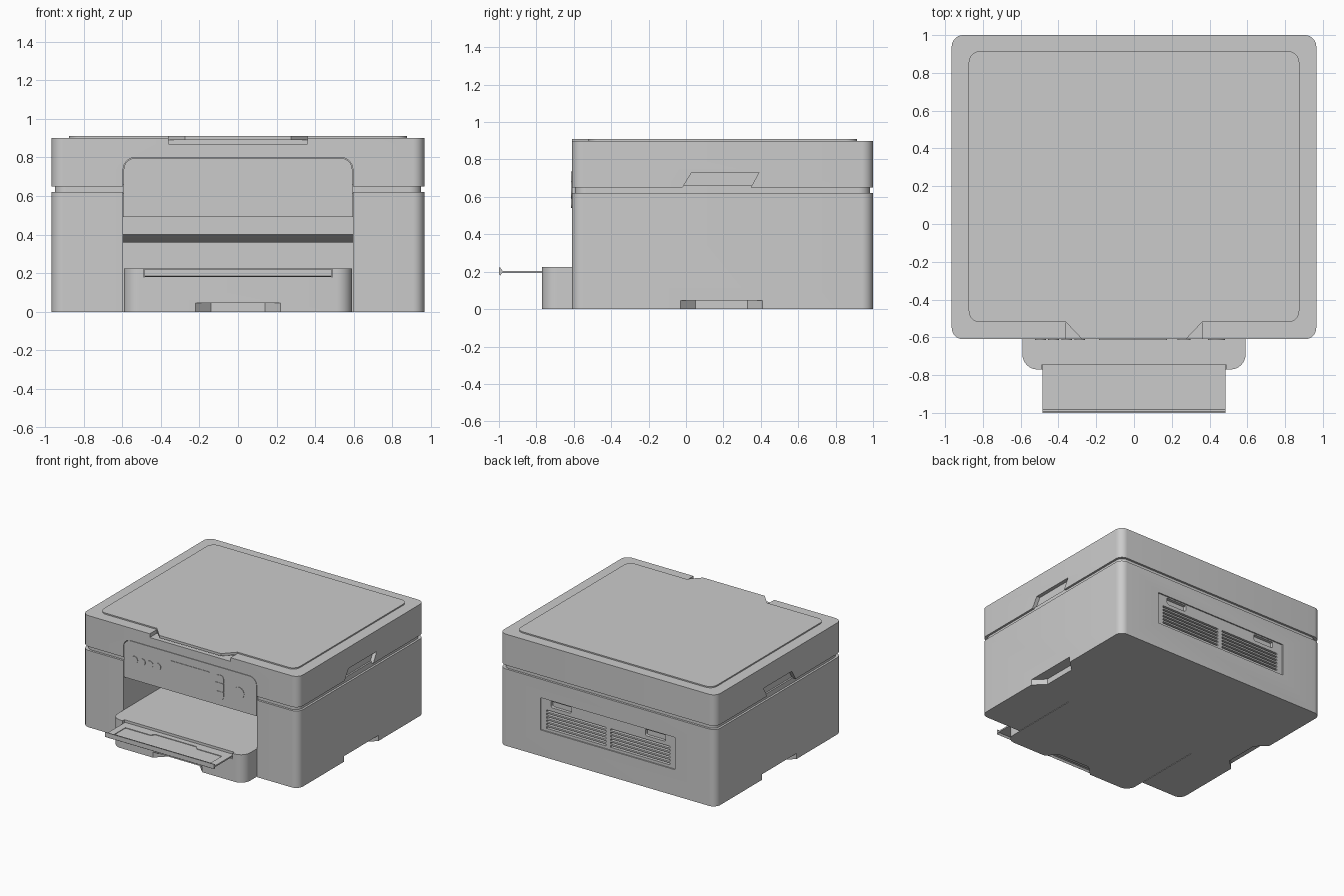
import bpy, bmesh, math

if "Cube" in bpy.data.objects:
    bpy.data.objects.remove(bpy.data.objects["Cube"])

AXES = {'z': lambda a, b, t: (a, b, t), 'y': lambda a, b, t: (a, t, b), 'x': lambda a, b, t: (t, a, b)}


def rect(a0, a1, b0, b1, radii=(0, 0, 0, 0), n=8):
    """Rectangle outline, corner radii in order: low-low, high-low, high-high, low-high."""
    pts = []
    corners = [(a0, b0, 1, 1, 180), (a1, b0, -1, 1, 270), (a1, b1, -1, -1, 0), (a0, b1, 1, -1, 90)]
    for (a, b, sa, sb, start), r in zip(corners, radii):
        if r == 0:
            pts.append((a, b))
            continue
        for i in range(n + 1):
            t = math.radians(start + 90 * i / n)
            pts.append((a + sa * r + r * math.cos(t), b + sb * r + r * math.sin(t)))
    return pts


def circle(a, b, r, n=32):
    return [(a + r * math.cos(2 * math.pi * i / n), b + r * math.sin(2 * math.pi * i / n)) for i in range(n)]


def prism(name, axis, *pieces):
    """Extrude each (outline, low, high) along the axis, all in one object."""
    bm = bmesh.new()
    for pts, lo, hi in pieces:
        low = [bm.verts.new(AXES[axis](a, b, lo)) for a, b in pts]
        top = [bm.verts.new(AXES[axis](a, b, hi)) for a, b in pts]
        bm.faces.new(low)
        bm.faces.new(top)
        for i in range(len(pts)):
            j = (i + 1) % len(pts)
            bm.faces.new((low[i], low[j], top[j], top[i]))
    bmesh.ops.recalc_face_normals(bm, faces=bm.faces)
    me = bpy.data.meshes.new(name)
    bm.to_mesh(me)
    bm.free()
    ob = bpy.data.objects.new(name, me)
    bpy.context.collection.objects.link(ob)
    return ob


def activate(ob):
    bpy.ops.object.select_all(action='DESELECT')
    ob.select_set(True)
    bpy.context.view_layer.objects.active = ob


def cut(ob, axis, *pieces):
    cutter = prism("cutter", axis, *pieces)
    cutter.hide_render = True
    mod = ob.modifiers.new("cut", 'BOOLEAN')
    mod.operation, mod.solver, mod.object = 'DIFFERENCE', 'EXACT', cutter
    activate(ob)
    bpy.ops.object.modifier_apply(modifier=mod.name)
    bpy.data.objects.remove(cutter, do_unlink=True)


def flip(pts):
    return [(-a, b) for a, b in pts]


R4 = (0.06,) * 4
W = 0.595          # half width of the front opening
FRONT = -0.61

# Lower body with paper bay and side finger notches
outline = rect(-0.965, 0.965, FRONT, 1.0, R4)
body = prism("lower_body", 'z', (outline, 0, 0.62))
cut(body, 'z', (rect(-W, W, -0.8, -0.05), -0.1, 0.7))
grip = [(1.0, -0.06), (0.965, -0.03), (0.88, 0.05), (0.88, 0.33), (0.965, 0.41), (1.0, 0.44)]
cut(body, 'z', (grip, -0.1, 0.045), (flip(grip), -0.1, 0.045))

# Rear vent panel: shallow recess, two latch pockets, two columns of slots
cut(body, 'y', (rect(-0.6, 0.6, 0.21, 0.47), 0.99, 1.1))
slots = []
for s in (-1, 1):
    a0, a1 = sorted((s * 0.33, s * 0.51))
    slots.append((rect(a0, a1, 0.41, 0.46, (0.015, 0.015, 0, 0), 4), 0.965, 1.1))
    a0, a1 = sorted((s * 0.02, s * 0.55))
    for i in range(6):
        z = 0.232 + i * 0.027
        slots.append((rect(a0, a1, z, z + 0.014), 0.965, 1.1))
cut(body, 'y', *slots)

# Recessed seam between body and scanner lid
prism("seam_core", 'z', (rect(-0.948, 0.948, FRONT + 0.017, 0.983, R4), 0.61, 0.66))

# Scanner lid with panel notch, side lift recesses and front pull recess
lid = prism("scanner_lid", 'z', (outline, 0.65, 0.90))
cut(lid, 'y', (rect(-W, W, 0.5, 0.80, (0, 0, 0.065, 0.065)), -0.8, -0.5))
lift = [(-0.035, 0.62), (-0.02, 0.648), (0.03, 0.73), (0.39, 0.73), (0.345, 0.648), (0.345, 0.62)]
cut(lid, 'x', (lift, 0.935, 1.1), (lift, -1.1, -0.935))
cut(lid, 'z', (rect(-0.36, 0.36, -0.8, -0.515), 0.87, 1.0))

# Raised top cover and its pull tongue
prism("top_cover", 'z', (rect(-0.875, 0.875, -0.52, 0.915, R4), 0.865, 0.91))
prism("cover_tongue", 'z', ([(-0.36, -0.52), (-0.275, FRONT), (0.275, FRONT), (0.36, -0.52)], 0.89, 0.91))

# Control panel, with display and buttons
P = W - 0.003
prism("control_panel", 'y', (rect(-P, P, 0.49, 0.797, (0, 0, 0.062, 0.062)), FRONT, -0.5))
f0, f1 = FRONT - 0.004, FRONT + 0.02
prism("display", 'y', (rect(-0.185, 0.175, 0.54, 0.735, (0.008,) * 4, 4), f0, f1))
prism("round_buttons", 'y', *[(circle(x, 0.655, 0.028), f0, f1) for x in (-0.495, -0.426, -0.357, -0.288)])
prism("power_button", 'y', (circle(0.437, 0.637, 0.046), f0, f1))
prism("rocker_buttons", 'y',
      (rect(0.23, 0.30, 0.54, 0.603, (0.025, 0.025, 0, 0)), f0, f1),
      (rect(0.23, 0.30, 0.607, 0.672), f0, f1),
      (rect(0.23, 0.30, 0.676, 0.735, (0, 0, 0.025, 0.025)), f0, f1))

# Paper exit head inside the bay, with a sloped underside
prism("paper_exit", 'x', ([(-0.51, 0.49), (-0.36, 0.49), (-0.36, 0.40), (-0.29, 0.36), (-0.04, 0.36),
                           (-0.04, 0.615), (-0.51, 0.615)], -W - 0.005, W + 0.005))

# Paper cassette with finger notch, and its cover with a flap slot
T = W - 0.004
tray_outline = rect(-T, T, -0.77, -0.045, (0.08, 0.08, 0, 0))
tray = prism("paper_cassette", 'z', (tray_outline, 0, 0.178))
cut(tray, 'z', ([(-0.24, -0.80), (-0.22, -0.77), (-0.14, -0.69), (0.14, -0.69), (0.22, -0.77), (0.24, -0.80)],
                -0.1, 0.045))
cover = prism("cassette_cover", 'z', (tray_outline, 0.178, 0.225))
cut(cover, 'z', (rect(-0.49, 0.49, -0.9, -0.747), 0.18, 0.3))

# Output flap with sunken leaf and end lip
flap = prism("output_flap", 'z', (rect(-0.485, 0.485, -0.99, -0.745), 0.194, 0.205))
cut(flap, 'z', ([(-0.43, -0.96), (0.43, -0.96), (0.43, -0.82), (0.21, -0.82), (0.18, -0.79),
                 (-0.18, -0.79), (-0.21, -0.82), (-0.43, -0.82)], 0.200, 0.3))
prism("flap_lip", 'x', ([(-1.0, 0.185), (-1.0, 0.222), (-0.993, 0.222), (-0.982, 0.206), (-0.982, 0.194),
                         (-0.993, 0.18)], -0.485, 0.485))

# Smooth the rounded corners, keep hard edges
for ob in list(bpy.context.scene.objects):
    activate(ob)
    bpy.ops.object.shade_smooth_by_angle(angle=math.radians(30))
